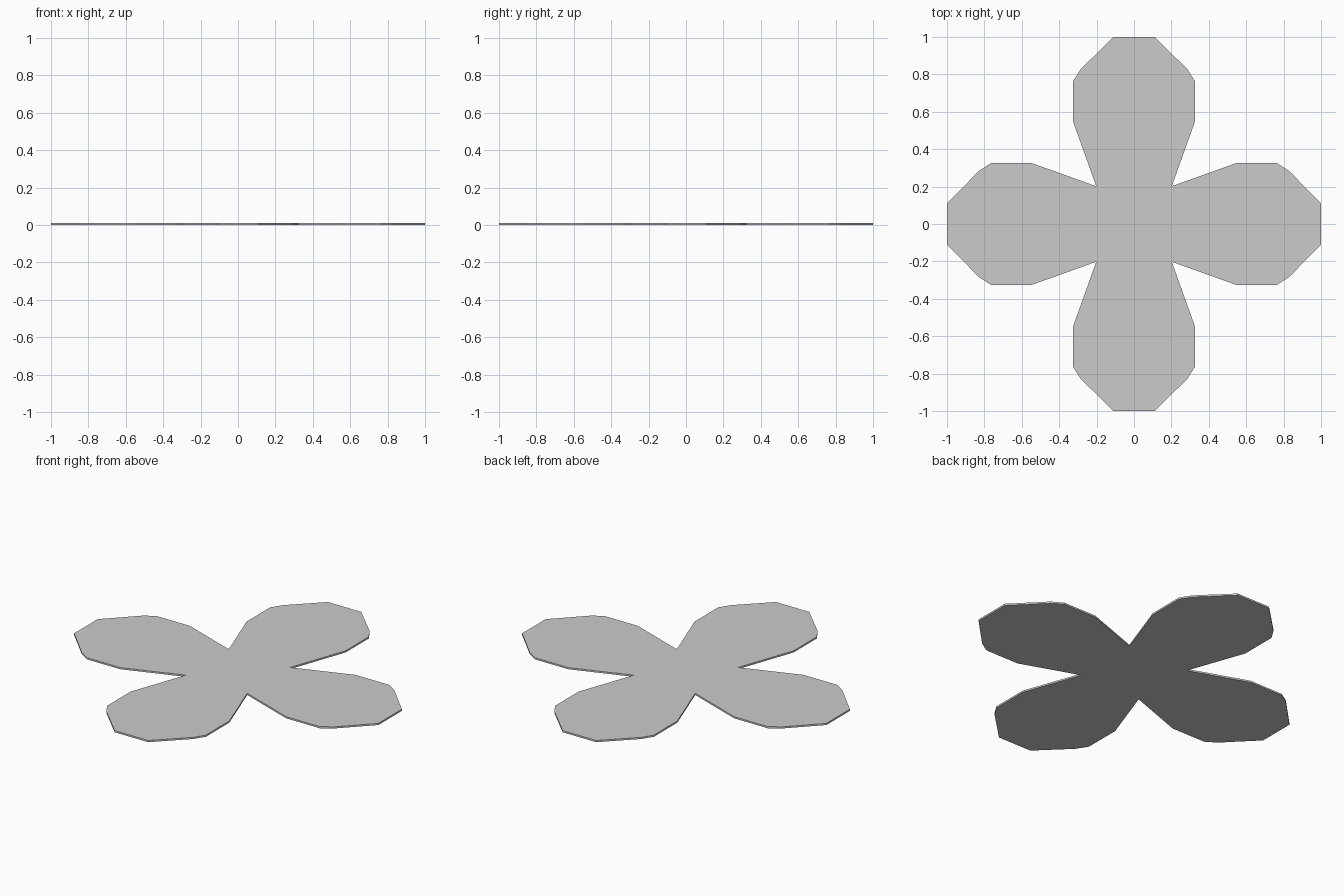
import bpy, bmesh
from mathutils import Matrix, Vector

if "Cube" in bpy.data.objects:
    bpy.data.objects.remove(bpy.data.objects["Cube"])

THICKNESS = 0.01

# Right half of one petal, from the inner notch to the tip
half = [(0.325, 0.545), (0.325, 0.765), (0.285, 0.828), (0.11, 1.0)]
petal = [(0.202, 0.202)] + half + [(-x, y) for x, y in reversed(half)]

# Four petals turned around the centre form one outline
outline = []
for i in range(4):
    turn = Matrix.Rotation(i * 1.5707963, 3, 'Z')
    outline += [turn @ Vector((x, y, 0)) for x, y in petal]

# Flat plate extruded to a thin sheet
bm = bmesh.new()
face = bm.faces.new([bm.verts.new(p) for p in outline])
top = bmesh.ops.extrude_face_region(bm, geom=[face], use_keep_orig=True)
bmesh.ops.translate(bm, vec=(0, 0, THICKNESS),
                    verts=[g for g in top['geom'] if isinstance(g, bmesh.types.BMVert)])
bmesh.ops.recalc_face_normals(bm, faces=bm.faces)

mesh = bpy.data.meshes.new("four_petal_plate")
bm.to_mesh(mesh)
bm.free()
plate = bpy.data.objects.new("four_petal_plate", mesh)
bpy.context.collection.objects.link(plate)
